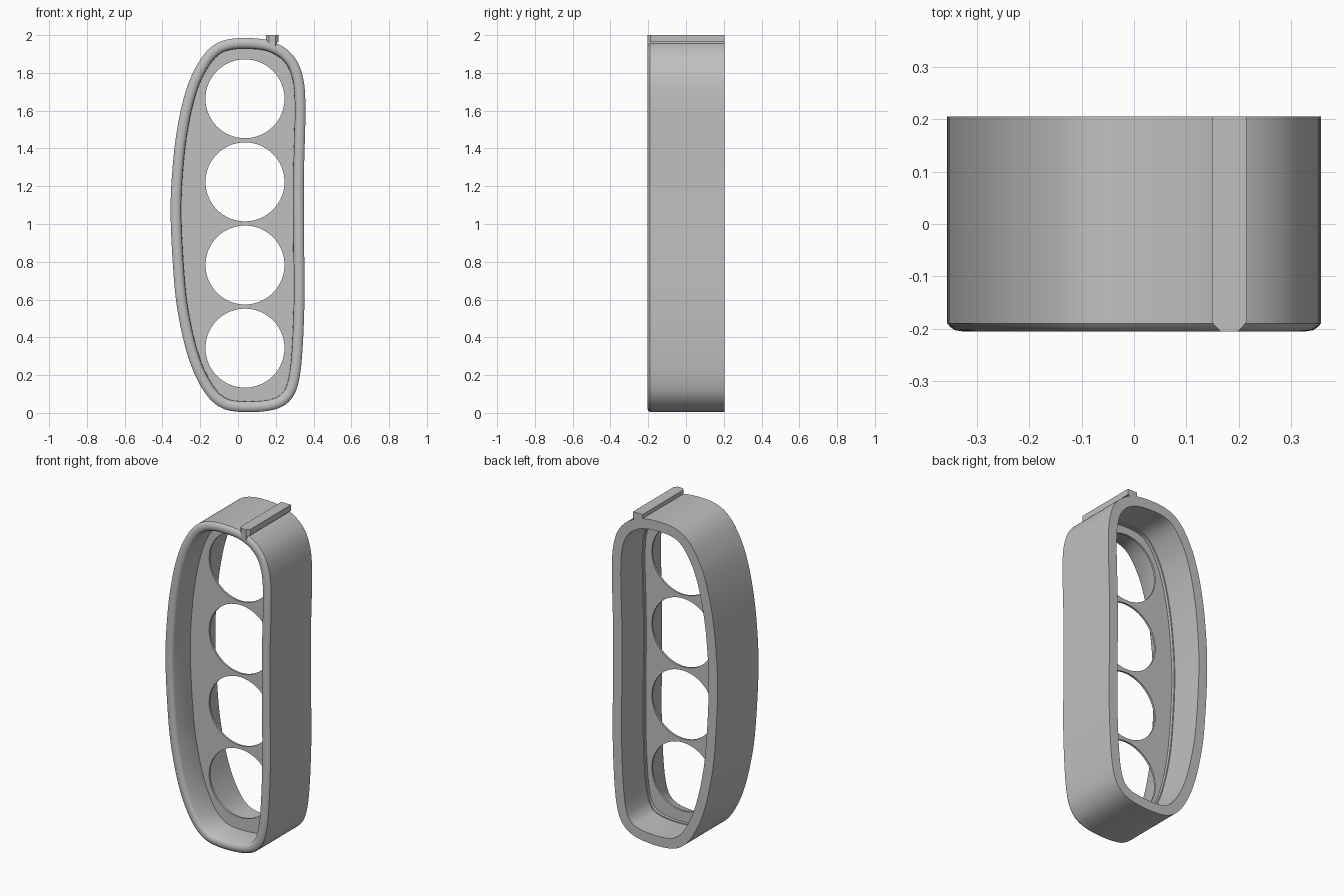
import bpy, bmesh, math
from mathutils import Vector

if "Cube" in bpy.data.objects:
    bpy.data.objects.remove(bpy.data.objects["Cube"], do_unlink=True)

grey = bpy.data.materials.new("plain_grey")
grey.use_nodes = True
grey.diffuse_color = (0.53, 0.53, 0.53, 1)
grey.node_tree.nodes["Principled BSDF"].inputs["Base Color"].default_value = (0.53, 0.53, 0.53, 1)

# Control points of the outer outline (x, z), clockwise from the top
CONTROL = [(0.03, 1.985), (0.17, 1.97), (0.275, 1.91), (0.335, 1.81),
           (0.357, 1.64), (0.349, 1.25), (0.35, 0.9), (0.352, 0.6),
           (0.339, 0.3), (0.315, 0.14), (0.27, 0.06), (0.2, 0.02), (0.1, 0.005),
           (0, 0.006), (-0.08, 0.023), (-0.15, 0.075), (-0.21, 0.165),
           (-0.262, 0.29), (-0.305, 0.46), (-0.336, 0.67), (-0.357, 1.05),
           (-0.343, 1.34), (-0.312, 1.56), (-0.268, 1.73), (-0.215, 1.845),
           (-0.155, 1.925), (-0.08, 1.97)]


def smooth_outline(points, steps=6):
    """Closed Catmull-Rom curve through the points."""
    pts = [Vector(p) for p in points]
    n, out = len(pts), []
    for i in range(n):
        a, b, c, d = (pts[(i + k) % n] for k in (-1, 0, 1, 2))
        for s in range(steps):
            t = s / steps
            out.append(0.5 * (2 * b + (c - a) * t + (2 * a - 5 * b + 4 * c - d) * t ** 2
                              + (3 * b - a - 3 * c + d) * t ** 3))
    return out


OUTLINE = smooth_outline(CONTROL)


def inset(distance):
    n, out = len(OUTLINE), []
    for i, p in enumerate(OUTLINE):
        t = (OUTLINE[(i + 1) % n] - OUTLINE[i - 1]).normalized()
        out.append(p + Vector((t.y, -t.x)) * distance)
    return out


def finish(name, bm, smooth=True):
    bmesh.ops.recalc_face_normals(bm, faces=bm.faces[:])
    mesh = bpy.data.meshes.new(name)
    bm.to_mesh(mesh)
    bm.free()
    obj = bpy.data.objects.new(name, mesh)
    bpy.context.collection.objects.link(obj)
    mesh.materials.append(grey)
    if smooth:
        bpy.ops.object.select_all(action="DESELECT")
        bpy.context.view_layer.objects.active = obj
        obj.select_set(True)
        bpy.ops.object.shade_smooth_by_angle(angle=math.radians(35))
    return obj


def sweep(name, section, closed):
    """Loft inset outlines; each section entry is (inset, y)."""
    bm = bmesh.new()
    rings = [[bm.verts.new((p.x, y, p.y)) for p in inset(d)] for d, y in section]
    pairs = list(zip(rings, rings[1:]))
    if closed:
        pairs.append((rings[-1], rings[0]))
    else:
        bm.faces.new(rings[0])
        bm.faces.new(rings[-1])
    for a, b in pairs:
        for i in range(len(a)):
            j = (i + 1) % len(a)
            bm.faces.new((a[i], a[j], b[j], b[i]))
    return finish(name, bm)


# Outer band with a rounded front rim, a flat back rim and a small inner ledge
sweep("outer_band", [(0, 0.205), (0, -0.19), (0.006, -0.197), (0.015, -0.203),
                     (0.028, -0.205), (0.041, -0.203), (0.05, -0.197),
                     (0.056, -0.188), (0.058, -0.026), (0.066, -0.022),
                     (0.066, -0.002), (0.06, -0.002), (0.06, 0.205)], True)

# Thin inner plate with four round finger holes
plate = sweep("hole_plate", [(0.045, -0.033), (0.045, -0.021)], False)
for i in range(4):
    bpy.ops.mesh.primitive_cylinder_add(vertices=64, radius=0.209, depth=0.3,
                                        location=(0.037, -0.02, 0.343 + 0.44 * i),
                                        rotation=(math.pi / 2, 0, 0))
    cutter = bpy.context.object
    cutter.name = "hole_cutter_%d" % (i + 1)
    cutter.data.materials.append(grey)
    cut = plate.modifiers.new("hole", "BOOLEAN")
    cut.operation, cut.solver, cut.object = "DIFFERENCE", "EXACT", cutter
bpy.context.view_layer.update()
cut_mesh = bpy.data.meshes.new_from_object(
    plate.evaluated_get(bpy.context.evaluated_depsgraph_get()))
plate.modifiers.clear()
plate.data = cut_mesh
for obj in [o for o in bpy.data.objects if o.name.startswith("hole_cutter")]:
    bpy.data.objects.remove(obj, do_unlink=True)


def rail(name, half_width, bottom, top, taper):
    """Bar along y whose front end narrows by taper."""
    bm = bmesh.new()
    rings = []
    for y, w in ((-0.205, half_width - taper), (-0.188, half_width), (0.205, half_width)):
        rings.append([bm.verts.new((0.182 + s * w, y, z))
                      for s, z in ((-1, bottom), (1, bottom), (1, top), (-1, top))])
    for a, b in zip(rings, rings[1:]):
        for i in range(4):
            j = (i + 1) % 4
            bm.faces.new((a[i], a[j], b[j], b[i]))
    bm.faces.new(rings[0])
    bm.faces.new(rings[-1])
    finish(name, bm, smooth=False)


# Top rail: wide head on a slightly narrower neck
rail("rail_head", 0.033, 1.964, 2.0, 0.016)
rail("rail_neck", 0.024, 1.935, 1.966, 0.007)
